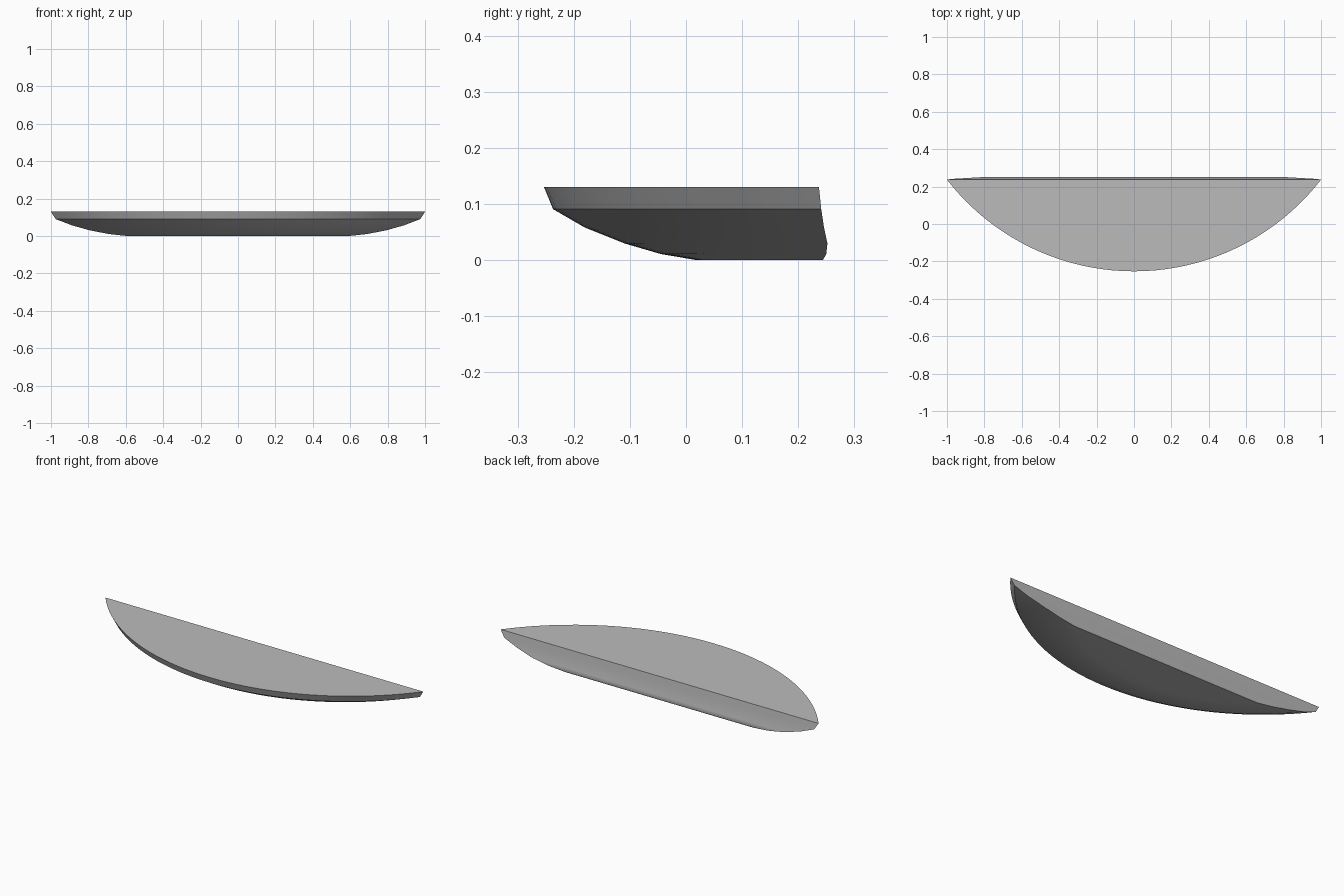
import bpy, bmesh, math

cube = bpy.data.objects.get("Cube")
if cube:
    bpy.data.objects.remove(cube, do_unlink=True)

grey = bpy.data.materials.new("plain_grey")
grey.use_nodes = True
COLOUR = (0.5, 0.5, 0.5, 1)
grey.diffuse_color = COLOUR
grey.node_tree.nodes["Principled BSDF"].inputs["Base Color"].default_value = COLOUR

# Hull levels from rim to keel: height, half width, front y, back y
LEVELS = [
    (0.130, 1.000, -0.253, 0.237),
    (0.091, 0.975, -0.237, 0.241),
    (0.058, 0.890, -0.180, 0.246),
    (0.030, 0.790, -0.110, 0.252),
    (0.011, 0.690, -0.045, 0.250),
    (0.000, 0.590, 0.020, 0.244),
]
STEPS = 40


def outline(bm, z, half, front, back):
    """Circular front arc whose ends meet the straight back edge."""
    depth = back - front
    radius = (half ** 2 + depth ** 2) / (2 * depth)
    sweep = math.asin(half / radius)
    ring = []
    for i in range(STEPS + 1):
        a = sweep * (2 * i / STEPS - 1)
        ring.append(bm.verts.new((radius * math.sin(a),
                                  front + radius * (1 - math.cos(a)), z)))
    return ring


# Curved hull, back wall and flat lid
bm = bmesh.new()
rings = [outline(bm, *level) for level in LEVELS]
for upper, lower in zip(rings, rings[1:]):
    for i in range(STEPS):
        bm.faces.new((upper[i], lower[i], lower[i + 1], upper[i + 1]))
    bm.faces.new((upper[0], upper[-1], lower[-1], lower[0]))
bm.faces.new(rings[0])
bm.faces.new(rings[-1][::-1])
bmesh.ops.recalc_face_normals(bm, faces=bm.faces)

mesh = bpy.data.meshes.new("half_moon_shell")
bm.to_mesh(mesh)
bm.free()
mesh.materials.append(grey)
shell = bpy.data.objects.new("half_moon_shell", mesh)
bpy.context.collection.objects.link(shell)

# Smooth hull with crisp rim and back edges
bpy.ops.object.select_all(action='DESELECT')
shell.select_set(True)
bpy.context.view_layer.objects.active = shell
bpy.ops.object.shade_smooth_by_angle(angle=math.radians(25))
